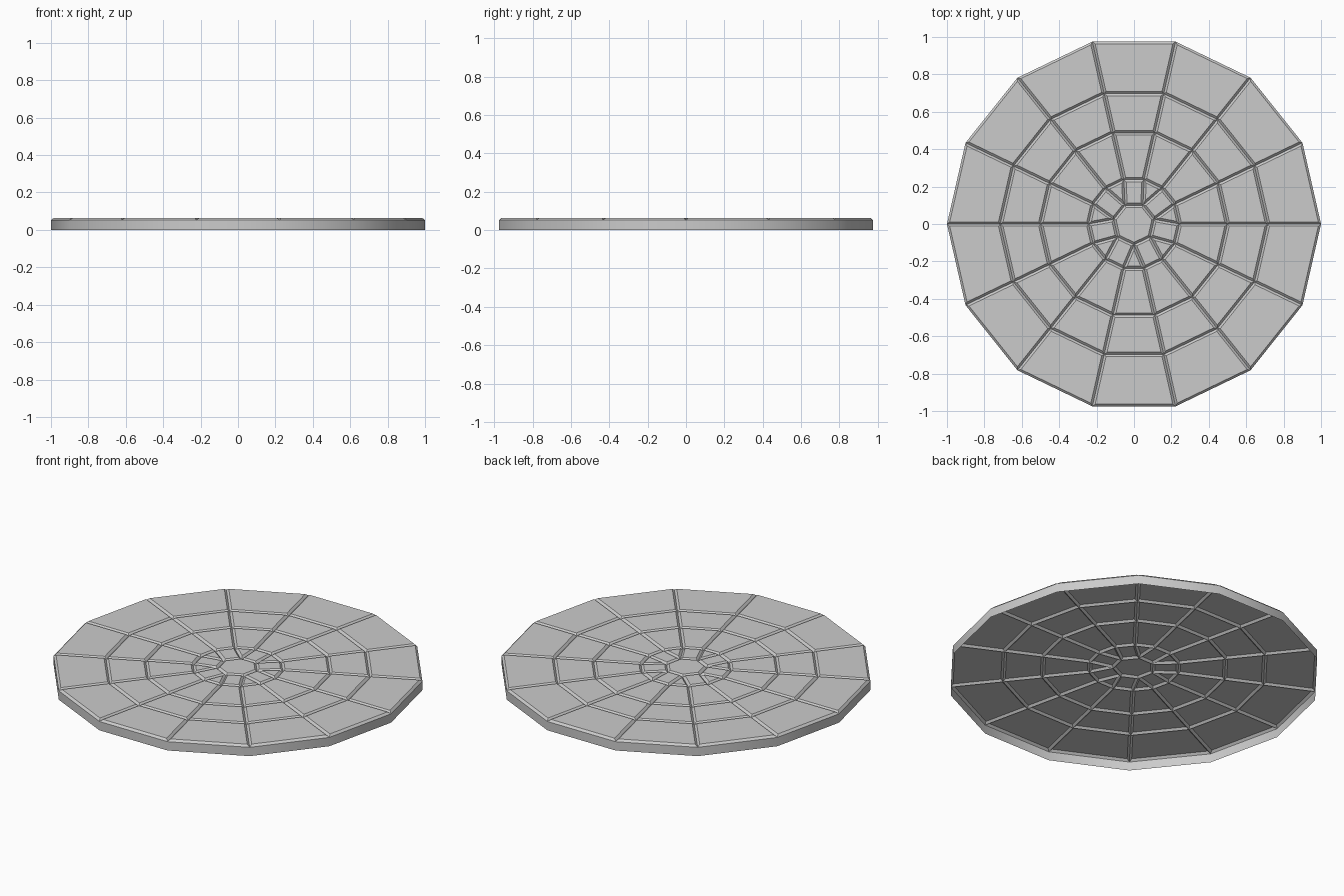
import bpy, bmesh, math

if "Cube" in bpy.data.objects:
    bpy.data.objects.remove(bpy.data.objects["Cube"])

SIDES = 14
RADII = [1.0, 0.715, 0.5, 0.243]   # seams between the rings of slabs
HUB = 0.111                        # seven-sided centre slab
SEAM_Z = 0.052                     # bottom of the grooves
BEVEL, RISE = 0.012, 0.012         # slab edge slope


def ring(bm, radius, count, start=0.0):
    step = 2 * math.pi / count
    return [bm.verts.new((radius * math.cos(start + i * step),
                          radius * math.sin(start + i * step), SEAM_Z))
            for i in range(count)]


bm = bmesh.new()
rings = [ring(bm, r, SIDES) for r in RADII]
hub = ring(bm, HUB, SIDES // 2, math.pi / SIDES)

# Three rings of four-sided slabs
for outer, inner in zip(rings, rings[1:]):
    for i in range(SIDES):
        j = (i + 1) % SIDES
        bm.faces.new((outer[i], outer[j], inner[j], inner[i]))

# Inner ring: wedges alternate with four-sided slabs around the hub
last = rings[-1]
for k in range(SIDES // 2):
    a, b, c = last[2 * k], last[2 * k + 1], last[(2 * k + 2) % SIDES]
    nxt = hub[(k + 1) % len(hub)]
    bm.faces.new((a, b, hub[k]))
    bm.faces.new((b, c, nxt, hub[k]))
bm.faces.new(hub)

# Raise each slab with a sloped edge, leaving grooves at the seams
rim = [e for e in bm.edges if e.is_boundary]
bm.normal_update()
bmesh.ops.inset_individual(bm, faces=bm.faces[:], thickness=BEVEL,
                           depth=RISE, use_even_offset=True)

# Rim wall down to the ground, open underneath
rim = [e for e in bm.edges if e.is_boundary]
wall = bmesh.ops.extrude_edge_only(bm, edges=rim)["geom"]
for v in wall:
    if isinstance(v, bmesh.types.BMVert):
        v.co.z = 0.0
bmesh.ops.recalc_face_normals(bm, faces=bm.faces[:])
if max(bm.faces, key=lambda f: f.calc_center_median().z).normal.z < 0:
    bmesh.ops.reverse_faces(bm, faces=bm.faces[:])

mesh = bpy.data.meshes.new("paved_disc")
bm.to_mesh(mesh)
bm.free()
disc = bpy.data.objects.new("paved_disc", mesh)
bpy.context.collection.objects.link(disc)

stone = bpy.data.materials.new("grey_stone")
stone.diffuse_color = (0.6, 0.6, 0.6, 1)
stone.use_nodes = True
stone.node_tree.nodes["Principled BSDF"].inputs["Base Color"].default_value = stone.diffuse_color
mesh.materials.append(stone)

bpy.context.view_layer.objects.active = disc
disc.select_set(True)
bpy.ops.object.shade_smooth_by_angle(angle=math.radians(30))
